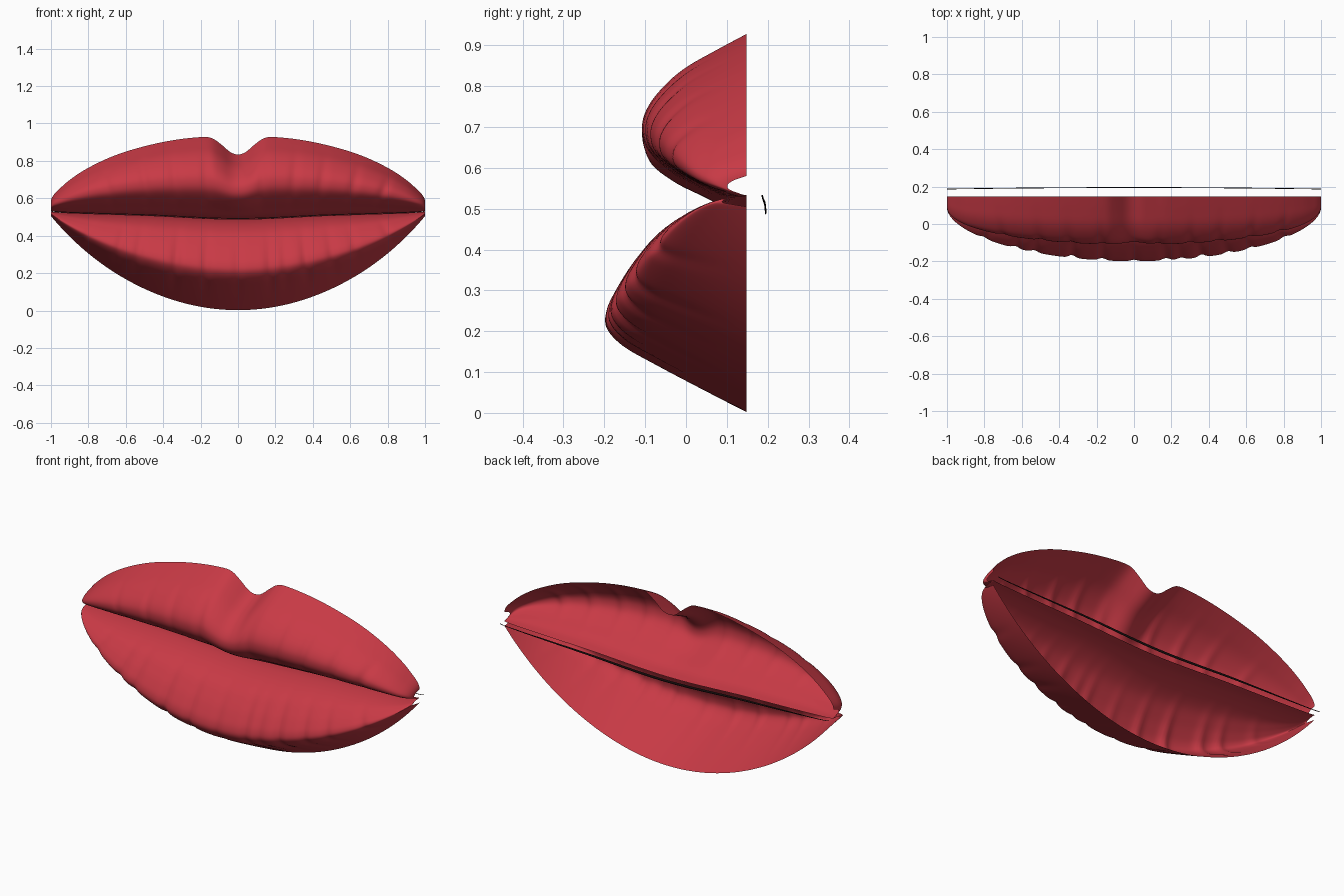
import bpy, bmesh, math

if "Cube" in bpy.data.objects:
    bpy.data.objects.remove(bpy.data.objects["Cube"])


def smooth_curve(points):
    """Smooth interpolation through (key, value) points."""
    n = len(points)

    def slope(i):
        a, b = points[max(i - 1, 0)], points[min(i + 1, n - 1)]
        return (b[1] - a[1]) / (b[0] - a[0])

    def f(x):
        i = 0
        while i < n - 2 and x > points[i + 1][0]:
            i += 1
        (x0, y0), (x1, y1) = points[i], points[i + 1]
        h = x1 - x0
        t = (x - x0) / h
        return ((2*t**3 - 3*t**2 + 1) * y0 + (t**3 - 2*t**2 + t) * h * slope(i)
                + (3*t**2 - 2*t**3) * y1 + (t**3 - t**2) * h * slope(i + 1))
    return f


def along(points):
    """Left/right symmetric curve over x; angle spacing rounds the mouth corners."""
    keyed = [(math.asin(x), v) for x, v in points]
    f = smooth_curve([(-keyed[1][0], keyed[1][1])] + keyed)
    return lambda x: f(math.asin(min(1, abs(x))))


def section(points):
    """Smooth (height, depth) cross-section running from outline to seam."""
    keyed = [(i / (len(points) - 1), p) for i, p in enumerate(points)]
    h = smooth_curve([(k, p[0]) for k, p in keyed])
    d = smooth_curve([(k, p[1]) for k, p in keyed])
    return lambda v: (h(v), d(v))


def bump(x, width):
    return math.exp(-(x / width) ** 2)


def dome(x, p):
    return max(0, 1 - x * x) ** (p / 2)


def material(name, color):
    m = bpy.data.materials.new(name)
    m.diffuse_color = color
    m.use_nodes = True
    m.node_tree.nodes["Principled BSDF"].inputs["Base Color"].default_value = m.diffuse_color
    return m


def sheet(name, point, nu, nv, mat, flip=False):
    """Quad grid over x = -1..1 and v = 0..1."""
    bm = bmesh.new()
    rows = [[bm.verts.new(point(math.sin((i / nu - 0.5) * math.pi), j / nv))
             for j in range(nv + 1)] for i in range(nu + 1)]
    for i in range(nu):
        for j in range(nv):
            q = [rows[i][j], rows[i][j+1], rows[i+1][j+1], rows[i+1][j]]
            bm.faces.new(q[::-1] if flip else q).smooth = True
    mesh = bpy.data.meshes.new(name)
    bm.to_mesh(mesh)
    bm.free()
    mesh.materials.append(mat)
    obj = bpy.data.objects.new(name, mesh)
    bpy.context.collection.objects.link(obj)
    return obj


BACK = 0.148
red = material("lip_red", (0.58, 0.042, 0.06, 1))
black = material("mouth_dark", (0.01, 0.005, 0.005, 1))

# Upper outline with its central dip, and the seam line
upper_edge = along([(0, .834), (.04, .846), (.09, .888), (.14, .922), (.2, .927), (.35, .910),
                    (.5, .878), (.65, .832), (.8, .763), (.9, .698), (.96, .645), (1, .58)])
seam = along([(0, .491), (.5, .511), (1, .532)])

# Cross-sections: height 1 at the outline, 0 at the seam
upper_section = section([(1, 0), (.905, .3), (.81, .58), (.71, .78), (.59, .94), (.47, 1),
                         (.34, .94), (.21, .70), (.11, .42), (.04, .22), (0, 0)])
lower_section = section([(1, 0), (.88, .33), (.76, .65), (.67, .87), (.58, .985), (.49, .985),
                         (.39, .92), (.28, .82), (.15, .66), (.06, .44), (.01, .2), (0, 0)])

# Vertical creases (x position, depth)
lower_creases = [(-.8, .008), (-.63, .012), (-.53, .012), (-.33, .016), (-.17, .013), (0, .008),
                 (.17, .013), (.25, .010), (.36, .016), (.5, .012), (.62, .010), (.8, .010)]
upper_creases = [(-.7, .007), (-.5, .009), (-.34, .009), (-.17, .010),
                 (.13, .009), (.3, .010), (.45, .010), (.62, .010), (.78, .010)]


def crease(x, h, table):
    # creases fan outward away from the seam and fade at the outline
    fade = math.sin(math.pi * min(1, max(0, 1 - h)) ** 0.8)
    return fade * sum(d * bump(x - c * (1 + 0.12 * (h - 0.5)), .024) for c, d in table)


def upper_point(x, v):
    h, d = upper_section(v)
    z0 = seam(x) + .001
    groove = .022 * bump(x, .08) * math.sin(math.pi * min(1, max(0, h))) * (0.4 + 0.6 * h)
    y = BACK - (.047 + .212 * dome(x, .85)) * d + crease(x, h, upper_creases) * min(1, d) + groove
    return (x, min(y, BACK), z0 + (upper_edge(x) - z0) * h)


def lower_point(x, v):
    h, d = lower_section(v)
    z0 = seam(x) - .001
    edge = .002 + .453 * x**2 + .05 * x**6
    y = BACK - (.06 + .288 * dome(x, 1.08)) * d + crease(x, h, lower_creases) * min(1, d)
    return (x, min(y, BACK), z0 + (edge - z0) * h)


# Thin dark strip behind the parting of the lips
def strip_point(x, v):
    a = 2 * math.pi * v
    c = 1 - x * x
    return (x, .187 + .008 * c + .002 * math.sin(a),
            seam(x) + .001 + (.001 + .006 * c) * math.cos(a))


sheet("upper_lip", upper_point, 200, 48, red)
sheet("lower_lip", lower_point, 200, 48, red, flip=True)
sheet("mouth_line", strip_point, 64, 8, black)
